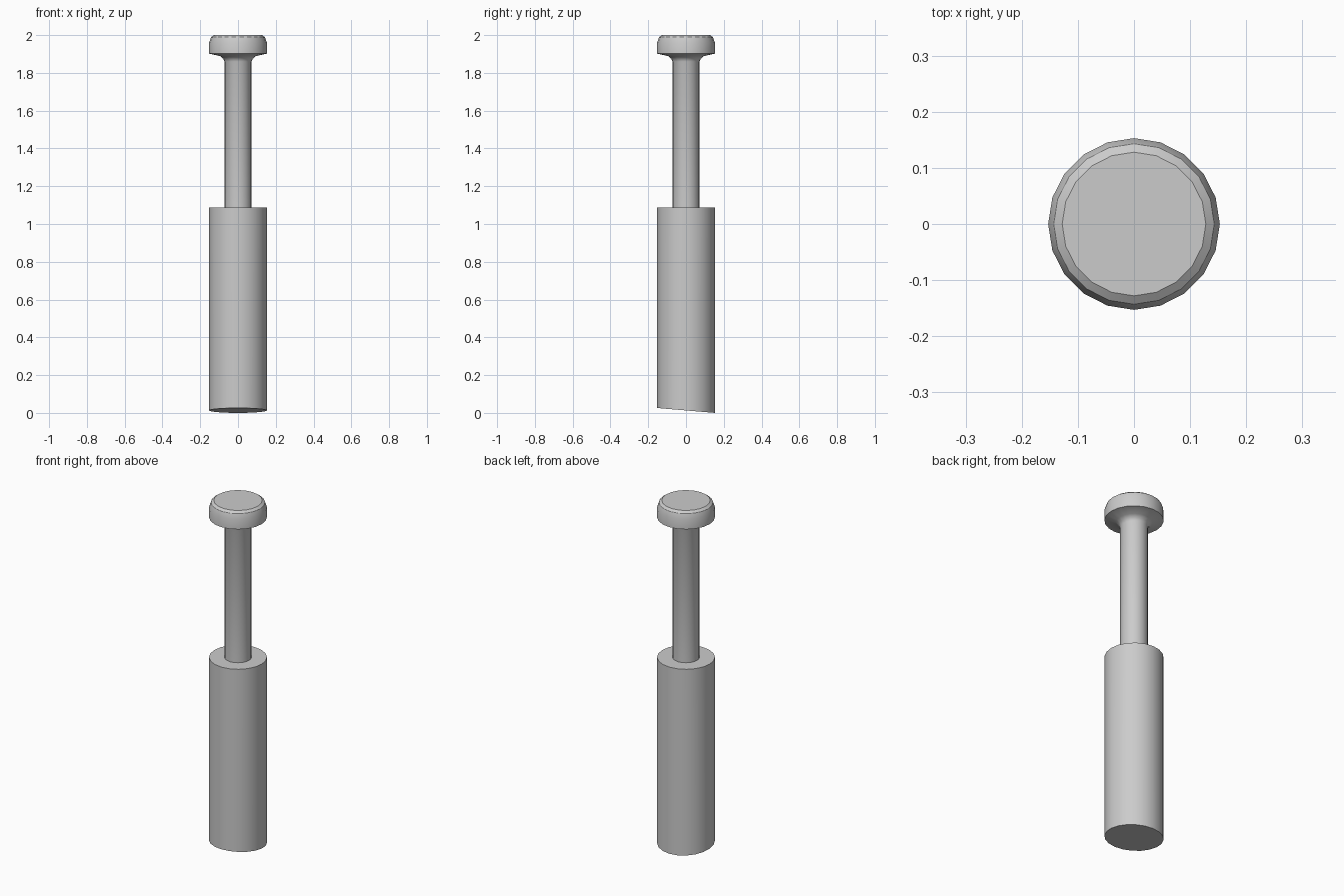
import bpy, bmesh, math

if "Cube" in bpy.data.objects:
    bpy.data.objects.remove(bpy.data.objects["Cube"])

SIDES = 20
TILT = 0.085  # slope of the slanted base


def lathe(name, profile, tilt_base=0.0):
    """Revolve (radius, z) points from bottom to top and cap both ends."""
    bm = bmesh.new()
    rings = []
    for i, (r, z) in enumerate(profile):
        ring = []
        for k in range(SIDES):
            a = 2 * math.pi * k / SIDES
            x, y = r * math.cos(a), r * math.sin(a)
            ring.append(bm.verts.new((x, y, z - (tilt_base * y if i == 0 else 0))))
        rings.append(ring)
    for lo, hi in zip(rings, rings[1:]):
        for k in range(SIDES):
            n = (k + 1) % SIDES
            bm.faces.new((lo[k], lo[n], hi[n], hi[k]))
    bm.faces.new(rings[0][::-1])
    bm.faces.new(rings[-1])
    mesh = bpy.data.meshes.new(name)
    bm.to_mesh(mesh)
    bm.free()
    obj = bpy.data.objects.new(name, mesh)
    bpy.context.collection.objects.link(obj)
    bpy.ops.object.select_all(action='DESELECT')
    obj.select_set(True)
    bpy.context.view_layer.objects.active = obj
    bpy.ops.object.shade_smooth_by_angle(angle=math.radians(30))
    return obj


# Thick lower body with slanted base
R = 0.153
lathe("body", [(R, TILT * R), (R, 1.087)], TILT)

# Thin stem flaring into the rounded button head
lathe("stem_and_head", [
    (0.0715, 1.08), (0.0715, 1.86), (0.078, 1.875), (0.095, 1.889),
    (R, 1.902), (R, 1.96), (0.143, 1.989), (0.128, 2.0)])
